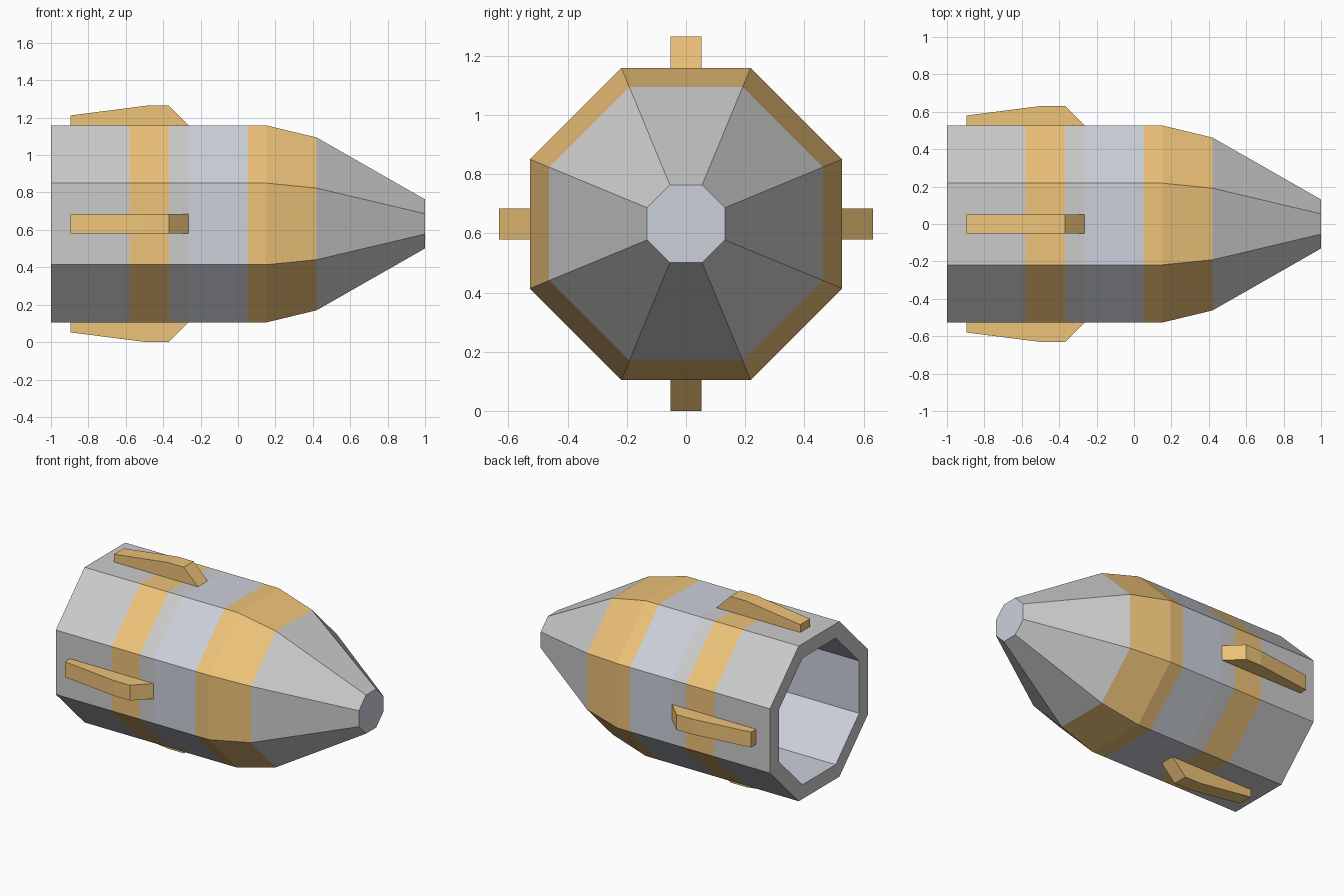
import bpy, bmesh
from math import pi, cos, sin
from mathutils import Matrix

if "Cube" in bpy.data.objects:
    bpy.data.objects.remove(bpy.data.objects["Cube"])

CZ = 0.632  # height of the long axis


def material(name, rgb):
    m = bpy.data.materials.new(name)
    m.diffuse_color = (*rgb, 1)
    m.use_nodes = True
    m.node_tree.nodes["Principled BSDF"].inputs["Base Color"].default_value = m.diffuse_color
    return m


light = material("light_grey", (0.8, 0.81, 0.82))
steel = material("blue_grey", (0.6, 0.63, 0.7))
gold = material("gold", (0.85, 0.54, 0.19))


def make_object(name, bm, mats):
    bmesh.ops.recalc_face_normals(bm, faces=bm.faces)
    mesh = bpy.data.meshes.new(name)
    bm.to_mesh(mesh)
    bm.free()
    for m in mats:
        mesh.materials.append(m)
    ob = bpy.data.objects.new(name, mesh)
    ob.location.z = CZ
    bpy.context.collection.objects.link(ob)
    return ob


# Octagonal hull: (x, apothem, colour of the segment that follows)
# outside from tail to nose, then back along the hollow inside
outer = [(-1, .527, 0), (-.58, .527, 2), (-.37, .527, 0), (-.265, .527, 1),
         (.05, .527, 2), (.15, .527, 2), (.42, .462, 0), (1, .131, 1)]
inner = [(.9, .07, 1), (.38, .37, 1), (.13, .43, 1), (-1, .43, 0)]

bm = bmesh.new()


def ring(x, apothem):
    r = apothem / cos(pi / 8)
    angles = [pi / 8 + i * pi / 4 for i in range(8)]
    return [bm.verts.new((x, r * cos(a), r * sin(a))) for a in angles]


rings = [(ring(x, a), c) for x, a, c in outer + inner]
nose, cavity_end = len(outer) - 1, len(outer)
for k, (verts, colour) in enumerate(rings):
    if k == nose:  # the nose and the end of the hollow are capped
        continue
    following = rings[(k + 1) % len(rings)][0]
    for i in range(8):
        j = (i + 1) % 8
        f = bm.faces.new((verts[i], verts[j], following[j], following[i]))
        f.material_index = colour
for k in (nose, cavity_end):
    bm.faces.new(rings[k][0]).material_index = 1
# the capped hollow is a separate end, joined to the hull at the tail rim
make_object("hull", bm, [light, steel, gold])

# Four fins around the tail
fin_profile = [(-.895, .50), (-.895, .58), (-.49, .632), (-.37, .632),
               (-.265, .527), (-.265, .50)]
for n, side in enumerate(("top", "left", "bottom", "right")):
    bm = bmesh.new()
    face = bm.faces.new([bm.verts.new((x, -.052, z)) for x, z in fin_profile])
    extruded = bmesh.ops.extrude_face_region(bm, geom=[face])["geom"]
    bmesh.ops.translate(bm, vec=(0, .104, 0),
                        verts=[v for v in extruded if isinstance(v, bmesh.types.BMVert)])
    bmesh.ops.rotate(bm, verts=bm.verts, cent=(0, 0, 0),
                     matrix=Matrix.Rotation(n * pi / 2, 3, 'X'))
    make_object("fin_" + side, bm, [gold])
